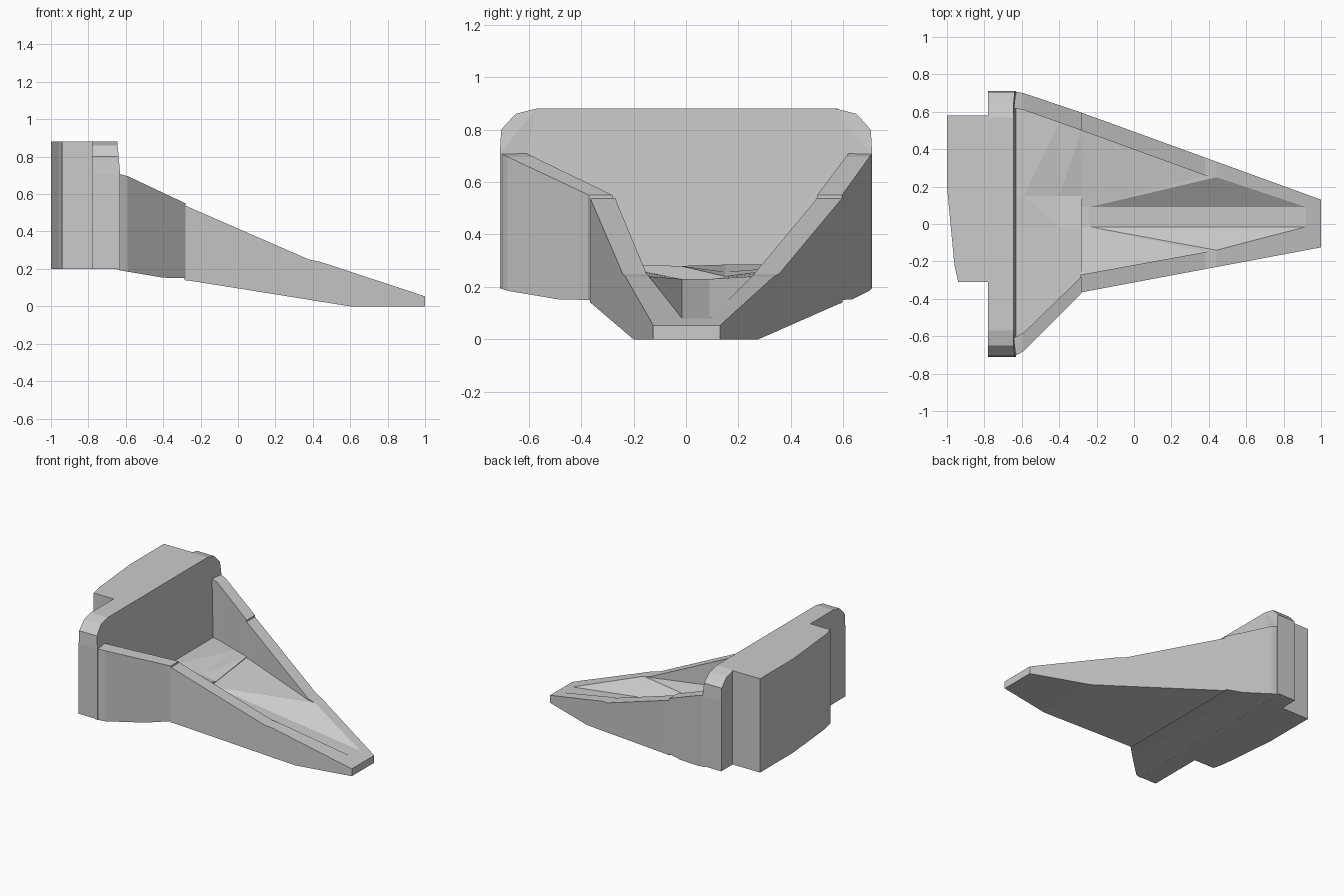
import bpy, bmesh

if "Cube" in bpy.data.objects:
    bpy.data.objects.remove(bpy.data.objects["Cube"])


def loft(name, rings):
    """Solid skinned through matching closed rings of 3D points, capped at both ends."""
    bm = bmesh.new()
    vs = [[bm.verts.new(p) for p in r] for r in rings]
    n = len(rings[0])
    for a, b in zip(vs, vs[1:]):
        for i in range(n):
            j = (i + 1) % n
            bm.faces.new((a[i], a[j], b[j], b[i]))
    bm.faces.new(vs[0])
    bm.faces.new(vs[-1])
    bmesh.ops.remove_doubles(bm, verts=bm.verts, dist=0.0005)
    # triangulate so the warped floor facets and concave caps stay crisp
    bmesh.ops.triangulate(bm, faces=bm.faces)
    bmesh.ops.recalc_face_normals(bm, faces=bm.faces)
    me = bpy.data.meshes.new(name)
    bm.to_mesh(me)
    bm.free()
    ob = bpy.data.objects.new(name, me)
    bpy.context.collection.objects.link(ob)
    return ob


def trough(x, zb, zt, out_l, out_r, in_l, in_r, zf_l, zf_r, floor):
    """Cross-section of base and two side walls; floor points run from +y to -y."""
    yz = [(out_l, zb), (out_r, zb), (out_r, zt), (in_r, zt), (in_r, zf_r)]
    yz += floor + [(in_l, zf_l), (in_l, zt), (out_l, zt)]
    return [(x, y, z) for y, z in yz]


# Rear block, an irregular plan extruded upward
plan = [(-1, 0.58), (-0.77, 0.58), (-0.77, -0.31), (-0.94, -0.31),
        (-0.96, -0.22), (-1, 0.2)]
loft("rear_block", [[(x, y, z) for x, y in plan] for z in (0.2, 0.88)])

# Upright back plate with rounded upper corners and a slightly raked face
half = [(0.71, 0.2), (0.71, 0.71), (0.705, 0.80), (0.65, 0.86), (0.57, 0.88)]
outline = half + [(-y, z) for y, z in reversed(half)]
loft("back_plate", [
    [(-0.78, y, z) for y, z in outline],
    [(-0.63 - 0.09 * max(0, z - 0.71), y, z) for y, z in outline]])

# Wide rear trough, flaring out to meet the plate
rear = []
for x, zb, dip in ((-0.645, 0.195, 0.285), (-0.59, 0.185, 0.285),
                   (-0.40, 0.153, 0.257), (-0.28, 0.15, 0.24)):
    t = max(0, (x + 0.62) / 0.34)
    rear.append(trough(x, zb, 0.71 - 0.16 * t, -0.71 + 0.34 * t, 0.71 - 0.115 * t,
                       -0.61 + 0.33 * t, 0.62 - 0.12 * t, 0.285, 0.285,
                       [(0.15, dip), (-0.02, 0.28)]))
loft("rear_trough", rear)

# Tapering front trough: walls fade into a tip with a sunken central channel
tip = []
# columns: x, bottom z, wall top z, inner -y, inner +y, floor z, ledge -y, ledge +y, ledge z
for x, zb, zt, il, ir, zf, ll, lr, zl in (
        (-0.285, 0.14, 0.54, -0.27, 0.50, 0.28, -0.015, 0.09, 0.23),
        (-0.24, 0.134, 0.52, -0.263, 0.485, 0.277, -0.015, 0.09, 0.23),
        (0.38, 0.035, 0.25, -0.15, 0.26, 0.24, -0.129, 0.236, 0.239),
        (0.44, 0.025, 0.238, -0.14, 0.25, 0.238, -0.14, 0.25, 0.238),
        (0.60, 0.0, 0.185, -0.098, 0.197, 0.185, -0.098, 0.197, 0.185),
        (0.92, 0.0, 0.08, -0.015, 0.09, 0.08, -0.015, 0.09, 0.08),
        (1.00, 0.0, 0.053, -0.015, 0.09, 0.053, -0.015, 0.09, 0.053)):
    channel = zl if x < -0.2 or x > 0.9 else 0.23 - 0.15 * (x + 0.24) / 1.16
    s = (x + 0.28) / 1.28
    tip.append(trough(x, zb, zt, -0.365 + 0.24 * s, 0.595 - 0.465 * s, il, ir, zf, zf,
                      [(lr, zl), (0.09, channel), (-0.015, channel), (ll, zl)]))
loft("front_trough", tip)
